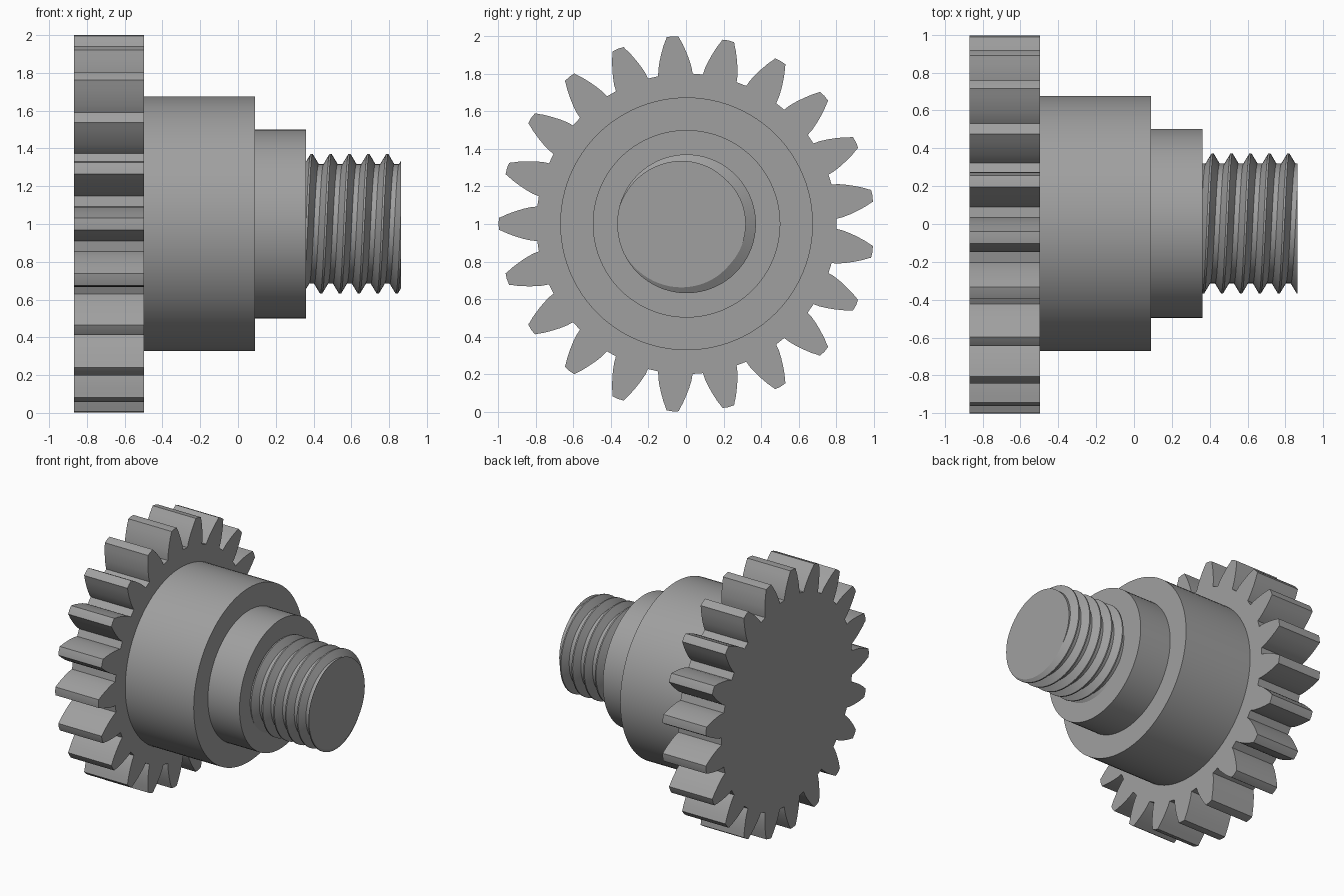
import bpy, bmesh, math
from mathutils import Vector

if "Cube" in bpy.data.objects:
    bpy.data.objects.remove(bpy.data.objects["Cube"])

CY, CZ = 0.003, 1.001          # axis of the part, running along x
steel = bpy.data.materials.new("steel_grey")
steel.diffuse_color = (0.35, 0.35, 0.35, 1)
steel.use_nodes = True
steel.node_tree.nodes["Principled BSDF"].inputs["Base Color"].default_value = steel.diffuse_color


def finish(bm, name, angle=30):
    bmesh.ops.recalc_face_normals(bm, faces=bm.faces)
    me = bpy.data.meshes.new(name)
    bm.to_mesh(me)
    bm.free()
    me.materials.append(steel)
    ob = bpy.data.objects.new(name, me)
    bpy.context.collection.objects.link(ob)
    ob.location = (0, CY, CZ)
    bpy.ops.object.select_all(action='DESELECT')
    ob.select_set(True)
    bpy.context.view_layer.objects.active = ob
    bpy.ops.object.shade_smooth_by_angle(angle=math.radians(angle))
    return ob


def extrude_outline(name, outline, x0, x1):
    """Solid from a closed (y, z) outline, pushed along x."""
    bm = bmesh.new()
    face = bm.faces.new([bm.verts.new((x0, y, z)) for y, z in outline])
    new = bmesh.ops.extrude_face_region(bm, geom=[face], use_keep_orig=True)
    verts = [v for v in new["geom"] if isinstance(v, bmesh.types.BMVert)]
    bmesh.ops.translate(bm, verts=verts, vec=(x1 - x0, 0, 0))
    return finish(bm, name)


def circle(r, n=96):
    return [(r * math.cos(2 * math.pi * i / n), r * math.sin(2 * math.pi * i / n))
            for i in range(n)]


# Gear wheel: one curved tooth flank (radius, half width), mirrored and repeated
TEETH = 21
flank = [(0.796, 0.092), (0.83, 0.089), (0.87, 0.080), (0.91, 0.068),
         (0.955, 0.052), (0.985, 0.038), (1.0, 0.032)]
tooth = [(r, -w) for r, w in flank] + [(1.003, 0)] + [(r, w) for r, w in reversed(flank)]
outline = []
for k in range(TEETH):
    a = math.pi + 2 * math.pi * k / TEETH
    c, s = math.cos(a), math.sin(a)
    outline += [(u * c - v * s, u * s + v * c) for u, v in tooth]
extrude_outline("gear_wheel", outline, -0.868, -0.497)

# Stepped hub
extrude_outline("large_collar", circle(0.674), -0.497, 0.09)
extrude_outline("small_collar", circle(0.5), 0.09, 0.361)

# Threaded end: V profile swept along a helix, then trimmed flat at both ends
N, TURNS, PITCH, X0 = 72, 9, 0.1, 0.115
profile = [(-0.037, 0.316), (-0.005, 0.37), (0.005, 0.37), (0.037, 0.316)]
bm = bmesh.new()
rows = []
for t in range(N * TURNS + 1):
    a = -2 * math.pi * t / N
    rows.append([bm.verts.new((X0 + PITCH * t / N + dx, r * math.cos(a), r * math.sin(a)))
                 for dx, r in profile])
for t in range(N * TURNS):
    for p in range(3):
        bm.faces.new((rows[t][p], rows[t + 1][p], rows[t + 1][p + 1], rows[t][p + 1]))
    if t + 1 + N <= N * TURNS:     # flat root joining one turn to the next
        bm.faces.new((rows[t][3], rows[t + 1][3], rows[t + 1 + N][0], rows[t + N][0]))
for x, direction in ((0.361, -1), (0.864, 1)):
    cut = bmesh.ops.bisect_plane(bm, geom=bm.verts[:] + bm.edges[:] + bm.faces[:], dist=1e-6,
                                 plane_co=Vector((x, 0, 0)), plane_no=Vector((direction, 0, 0)),
                                 clear_outer=True)
    rim = [g for g in cut["geom_cut"] if isinstance(g, bmesh.types.BMVert)]
    rim.sort(key=lambda v: math.atan2(v.co.z, v.co.y))
    bm.faces.new(rim)
finish(bm, "threaded_end", 25)
